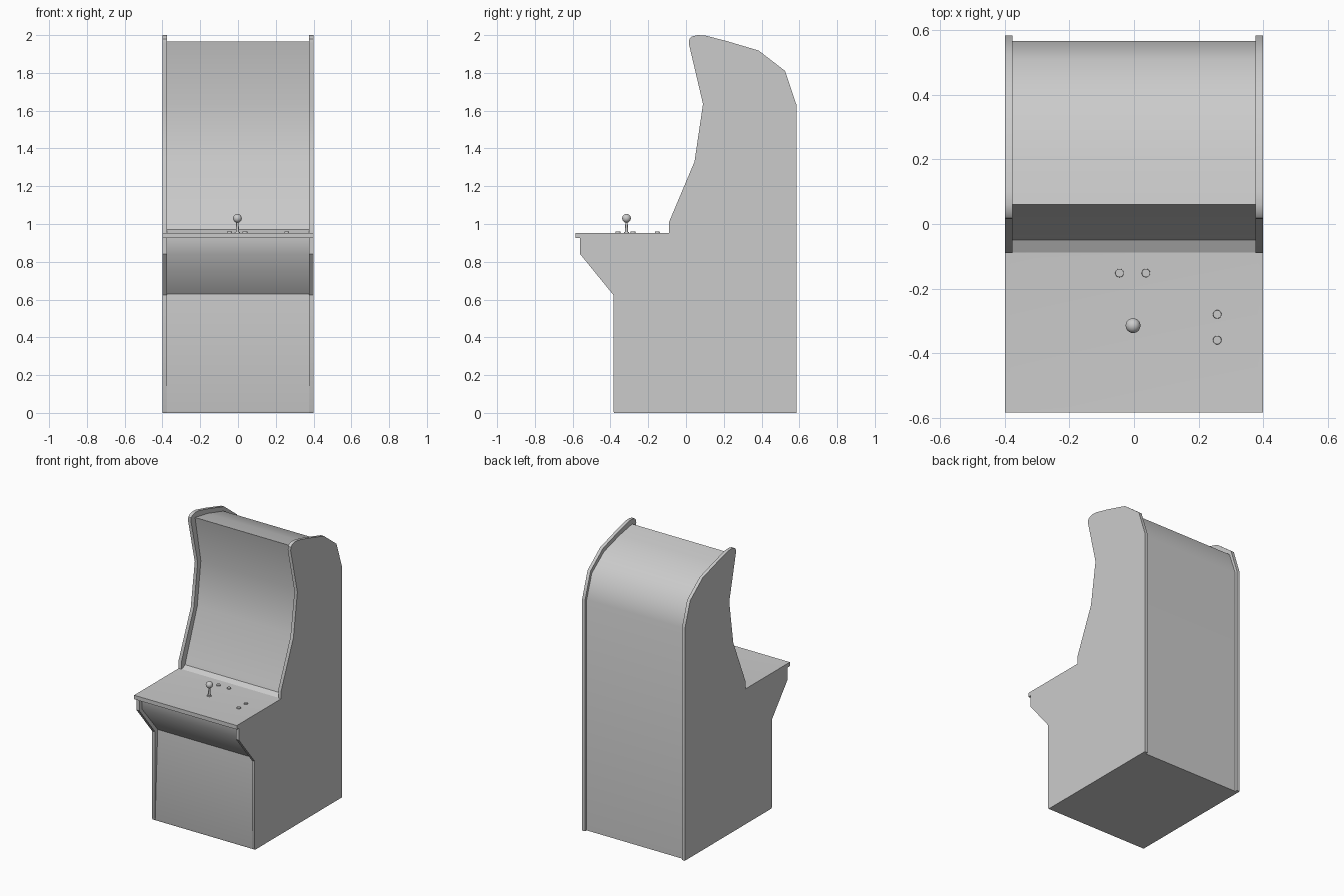
import bpy, bmesh, math

if "Cube" in bpy.data.objects:
    bpy.data.objects.remove(bpy.data.objects["Cube"])


def finish(bm, name, angle=35):
    bmesh.ops.recalc_face_normals(bm, faces=bm.faces)
    mesh = bpy.data.meshes.new(name)
    bm.to_mesh(mesh)
    bm.free()
    obj = bpy.data.objects.new(name, mesh)
    bpy.context.collection.objects.link(obj)
    bpy.ops.object.select_all(action='DESELECT')
    obj.select_set(True)
    bpy.context.view_layer.objects.active = obj
    bpy.ops.object.shade_smooth_by_angle(angle=math.radians(angle))
    return obj


def extrude_profile(name, points, x0, x1, angle=35):
    """Extrude a closed (y, z) outline from x0 to x1."""
    bm = bmesh.new()
    face = bm.faces.new([bm.verts.new((x0, y, z)) for y, z in points])
    ext = bmesh.ops.extrude_face_region(bm, geom=[face])
    for v in ext['geom']:
        if isinstance(v, bmesh.types.BMVert):
            v.co.x = x1
    return finish(bm, name, angle)


def cylinder(name, x, y, z0, z1, r0, r1, segments=24):
    bm = bmesh.new()
    bmesh.ops.create_cone(bm, cap_ends=True, segments=segments,
                          radius1=r0, radius2=r1, depth=z1 - z0)
    bmesh.ops.translate(bm, verts=bm.verts, vec=(x, y, (z0 + z1) / 2))
    return finish(bm, name)


# Side panels with the cabinet silhouette
side = [(-0.38, 0), (0.585, 0), (0.585, 1.63), (0.525, 1.81), (0.385, 1.918),
        (0.21, 1.97), (0.1, 1.998), (0.06, 2.0), (0.032, 1.993),
        (0.018, 1.98), (0.015, 1.955), (0.09, 1.635), (0.045, 1.33),
        (-0.09, 1.01), (-0.09, 0.926), (-0.56, 0.926), (-0.56, 0.84),
        (-0.385, 0.625), (-0.385, 0.01)]
for label, s in (("left", -1), ("right", 1)):
    extrude_profile(label + "_side_panel", side, s * 0.377, s * 0.4)

# Recessed body between the panels: front, screen, marquee, top and back
body = [(-0.38, 0), (0.567, 0), (0.567, 1.625), (0.51, 1.79), (0.375, 1.89),
        (0.2, 1.94), (0.06, 1.965), (0.125, 1.635), (0.085, 1.33),
        (-0.038, 1.005), (-0.05, 0.97), (-0.09, 0.95), (-0.09, 0.926),
        (-0.535, 0.926), (-0.53, 0.84), (-0.355, 0.63), (-0.383, 0.01)]
extrude_profile("cabinet_body", body, -0.377, 0.377, 40)

# Control deck with a shallow inset top
bm = bmesh.new()
bmesh.ops.create_cube(bm, size=1)
for v in bm.verts:
    v.co.x *= 0.8
    v.co.y = -0.585 if v.co.y < 0 else -0.088
    v.co.z = 0.925 if v.co.z < 0 else 0.953
top = max(bm.faces, key=lambda f: f.calc_center_median().z)
bmesh.ops.inset_region(bm, faces=[top], thickness=0.024, depth=-0.001)
finish(bm, "control_deck")

# Joystick
cylinder("joystick_collar", -0.003, -0.315, 0.95, 0.957, 0.016, 0.013)
cylinder("joystick_shaft", -0.003, -0.315, 0.95, 1.02, 0.008, 0.006)
bm = bmesh.new()
bmesh.ops.create_uvsphere(bm, u_segments=24, v_segments=14, radius=0.023)
bmesh.ops.translate(bm, verts=bm.verts, vec=(-0.003, -0.315, 1.03))
finish(bm, "joystick_ball")

# Push buttons
for i, (x, y) in enumerate([(-0.045, -0.152), (0.037, -0.152),
                            (0.258, -0.28), (0.258, -0.36)]):
    cylinder(f"button_{i + 1}", x, y, 0.95, 0.959, 0.0135, 0.0125)
